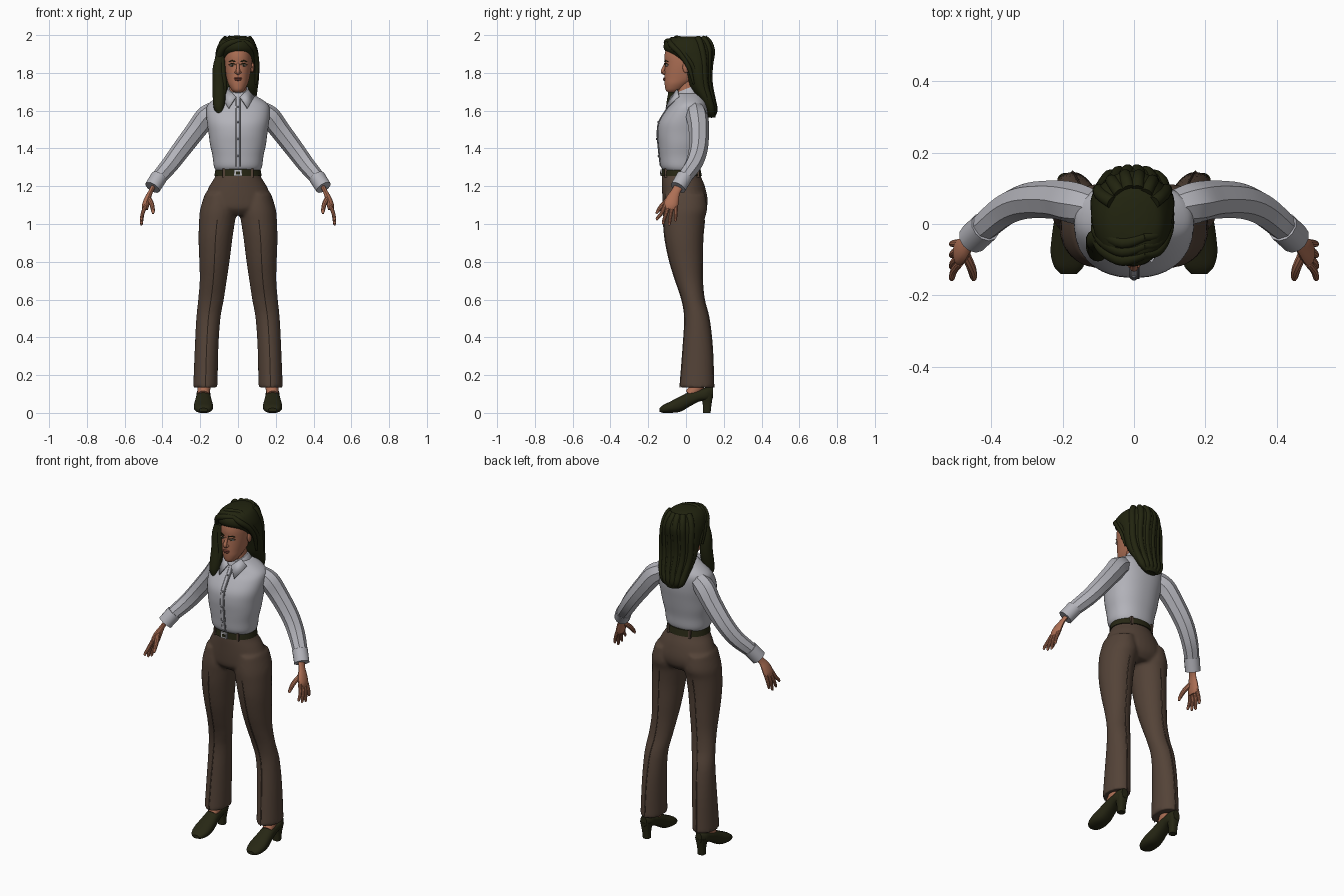
import bpy, bmesh, math
from mathutils import Vector, Matrix

if "Cube" in bpy.data.objects:
    bpy.data.objects.remove(bpy.data.objects["Cube"])


def material(name, *rgb):
    m = bpy.data.materials.new(name)
    m.use_nodes = True
    m.diffuse_color = (*rgb, 1)
    m.node_tree.nodes["Principled BSDF"].inputs["Base Color"].default_value = (*rgb, 1)
    return m


SKIN = material("warm skin", .42, .16, .09)
LIPS = material("lip brown", .27, .075, .05)
HAIR = material("dark olive hair", .016, .018, .005)
SHIRT = material("pale grey shirt", .45, .45, .49)
SEAM = material("grey buttons", .2, .2, .22)
TROUSER = material("brown cloth", .088, .056, .039)
LEATHER = material("dark leather", .02, .02, .007)
METAL = material("buckle metal", .5, .5, .52)
WHITE = material("eye white", .5, .44, .4)


def finish(name, bm, mat, mirror=False):
    bmesh.ops.recalc_face_normals(bm, faces=bm.faces)
    mesh = bpy.data.meshes.new(name)
    bm.to_mesh(mesh)
    bm.free()
    mesh.materials.append(mat)
    ob = bpy.data.objects.new(name, mesh)
    bpy.context.collection.objects.link(ob)
    bpy.ops.object.select_all(action='DESELECT')
    ob.select_set(True)
    bpy.context.view_layer.objects.active = ob
    bpy.ops.object.shade_smooth_by_angle(angle=math.radians(35))
    if mirror:
        ob.modifiers.new("other_side", 'MIRROR').use_mirror_merge = False
    return ob


def densify(rows, k=4):
    """Catmull-Rom interpolation of rows of numbers."""
    out = []
    for i in range(len(rows) - 1):
        a, b, c, d = rows[max(i - 1, 0)], rows[i], rows[i + 1], rows[min(i + 2, len(rows) - 1)]
        for j in range(k):
            t = j / k
            out.append([q + .5 * t * (r - p + t * (2 * p - 5 * q + 4 * r - s + t * (3 * (q - r) + s - p)))
                        for p, q, r, s in zip(a, b, c, d)])
    return out + [list(rows[-1])]


def skin_rings(bm, rings):
    loops = [[bm.verts.new(p) for p in ring] for ring in rings]
    n = len(loops[0])
    for lo, hi in zip(loops, loops[1:]):
        for i in range(n):
            bm.faces.new((lo[i], lo[(i + 1) % n], hi[(i + 1) % n], hi[i]))
    bm.faces.new(loops[0])
    bm.faces.new(loops[-1])


def loft(name, parts, mat, n=32, power=2, along_y=False, mirror=False, k=4):
    """Stacks of oval rings, each row: position, low and high of both axes."""
    bm = bmesh.new()
    for rows in parts:
        rings = []
        for t, a0, a1, b0, b1 in densify(rows, k):
            ring = []
            for i in range(n):
                ang = 2 * math.pi * (i + .5) / n
                c, s = math.cos(ang), math.sin(ang)
                a = (a0 + a1) / 2 + (a1 - a0) / 2 * math.copysign(abs(c) ** (2 / power), c)
                b = (b0 + b1) / 2 + (b1 - b0) / 2 * math.copysign(abs(s) ** (2 / power), s)
                ring.append((a, t, b) if along_y else (a, b, t))
            rings.append(ring)
        skin_rings(bm, rings)
    return finish(name, bm, mat, mirror)


def tube(name, rows, mat, n=14, squash=1, mirror=False, k=4):
    """Round limb along a path, each row: x, y, z, radius."""
    rows = densify(rows, k)
    pts = [Vector(r[:3]) for r in rows]
    rings = []
    for i, p in enumerate(pts):
        t = (pts[min(i + 1, len(pts) - 1)] - pts[max(i - 1, 0)]).normalized()
        u = (Vector((0, 1, 0)) - t * t.y).normalized()
        v = t.cross(u) * squash
        angles = [2 * math.pi * j / n for j in range(n)]
        rings.append([p + rows[i][3] * (u * math.cos(a) + v * math.sin(a)) for a in angles])
    bm = bmesh.new()
    skin_rings(bm, rings)
    return finish(name, bm, mat, mirror)


def solid(name, loc, size, mat, box=False, mirror=False):
    bm = bmesh.new()
    m = Matrix.Translation(loc) @ Matrix.Diagonal((*size, 1))
    if box:
        bmesh.ops.create_cube(bm, size=2, matrix=m)
    else:
        bmesh.ops.create_uvsphere(bm, u_segments=20, v_segments=12, radius=1, matrix=m)
    return finish(name, bm, mat, mirror)


def even(rows):
    return [(z, -w, w, y0, y1) for z, w, y0, y1 in rows]


# Trousers: hips and two legs fused into one skin
hips = even([(1.29, .113, -.121, .067), (1.25, .122, -.127, .08), (1.2, .152, -.127, .1),
             (1.13, .182, -.125, .115), (1.08, .185, -.118, .108), (1.045, .13, -.085, .08)])
leg = [(1.16, .03, .175, -.11, .1), (1.08, .008, .2, -.121, .112), (1.02, .015, .206, -.12, .098),
       (.92, .03, .209, -.111, .089), (.8, .045, .205, -.086, .087), (.7, .06, .203, -.055, .087),
       (.6, .075, .211, -.022, .097), (.5, .093, .221, -.007, .122), (.34, .104, .229, -.016, .14),
       (.135, .108, .237, -.032, .147)]
other_leg = [(z, -x1, -x0, y0, y1) for z, x0, x1, y0, y1 in leg]
trousers = loft("trousers", [hips, leg, other_leg], TROUSER)
mod = trousers.modifiers.new("fuse", 'REMESH')
mod.mode, mod.voxel_size, mod.use_smooth_shade = 'VOXEL', .009, True
mod = trousers.modifiers.new("soften", 'SMOOTH')
mod.factor, mod.iterations = .5, 4
for side, col in (("front", 3), ("back", 4)):
    crease = [((r[1] + r[2]) / 2, r[col], r[0], .003) for r in leg[2:]]
    tube(side + "_creases", crease, TROUSER, n=6, mirror=True)

# Belt
loft("belt", [even([(1.253, .126, -.132, .085), (1.29, .12, -.128, .077)])], LEATHER, k=1)
solid("buckle", (0, -.131, 1.271), (.02, .005, .017), METAL, box=True)
solid("buckle_slot", (0, -.135, 1.271), (.011, .003, .008), LEATHER, box=True)
solid("front_belt_loops", (.075, -.106, 1.27), (.006, .007, .024), TROUSER, box=True, mirror=True)
solid("back_belt_loops", (.07, .062, 1.27), (.006, .009, .024), TROUSER, box=True, mirror=True)

# Shoes and insteps
shoe = [(-.14, .022, .006, .025), (-.12, .041, 0, .042), (-.08, .051, 0, .062), (-.03, .047, .006, .088),
        (.02, .04, .034, .112), (.07, .037, .06, .122), (.11, .035, .065, .136), (.142, .02, .08, .136)]
loft("shoes", [[(y, .183 - w, .183 + w, z0, z1) for y, w, z0, z1 in shoe]], LEATHER,
     power=2.4, along_y=True, mirror=True)
loft("shoe_heels", [[(0, .162, .203, .09, .13), (.05, .16, .206, .088, .136), (.1, .15, .216, .075, .144)]],
     LEATHER, n=20, power=3, mirror=True)
tube("ankles", [(.183, .02, .095, .03), (.18, .06, .14, .036), (.178, .065, .18, .036)], SKIN, mirror=True)

# Shirt body with placket and buttons
torso = even([(1.28, .116, -.115, .065), (1.305, .128, -.134, .076), (1.36, .135, -.141, .082),
              (1.42, .148, -.147, .094), (1.48, .156, -.151, .105), (1.54, .165, -.143, .115),
              (1.6, .168, -.108, .118), (1.635, .158, -.08, .114), (1.665, .118, -.065, .102),
              (1.69, .07, -.055, .085)])
loft("shirt_body", [torso], SHIRT, n=40, power=2.25)
front = [(z, -.013, .013, y0 - .005, y0 + .02) for z, x0, x1, y0, y1 in torso[1:-1]]
loft("shirt_placket", [front], SHIRT, n=8, power=4)
tube("placket_edge", [(.013, r[3] + .004, r[0], .003) for r in front], SEAM, n=6)
for r in densify(front, 2)[2:-2:3]:
    solid("shirt_button", (0, r[3], r[0]), (.006, .004, .006), SEAM)

# Sleeves with faceted folds, and cuffs
tube("sleeves", [(.11, .045, 1.605, .048), (.165, .058, 1.57, .058), (.22, .068, 1.5, .054),
                 (.3, .065, 1.395, .05), (.36, .04, 1.315, .046), (.415, -.005, 1.25, .041),
                 (.44, -.03, 1.215, .038)], SHIRT, n=8, mirror=True)
tube("cuffs", [(.417, -.008, 1.25, .044), (.453, -.042, 1.193, .043)], SHIRT, n=12, mirror=True, k=1)

# Hands
tube("palms", [(.445, -.035, 1.205, .025), (.463, -.055, 1.17, .024), (.478, -.07, 1.135, .034),
               (.489, -.08, 1.1, .038), (.492, -.082, 1.077, .03)], SKIN, squash=.5, mirror=True)
for i, (finger, tip) in enumerate((("index", 1.02), ("middle", 1), ("ring", .993), ("little", 1.015))):
    y0, y1 = -.11 + .019 * i, -.152 + .032 * i
    tube(finger + "_fingers", [(.489, y0, 1.1, .011), (.505, (y0 + y1) / 2, 1.055, .01),
                               (.511, y1, tip + .01, .008), (.51, y1, tip, .004)], SKIN, n=10, mirror=True)
tube("thumbs", [(.475, -.08, 1.14, .014), (.457, -.12, 1.105, .013), (.45, -.148, 1.07, .01),
                (.45, -.156, 1.055, .005)], SKIN, n=10, mirror=True)

# Neck and collar
loft("neck", [even([(1.62, .055, -.05, .07), (1.7, .047, -.05, .065), (1.78, .046, -.045, .065)])], SKIN)
collar = loft("collar_stand", [even([(1.65, .078, -.07, .085), (1.695, .063, -.061, .072),
                                     (1.715, .054, -.053, .068)])], SHIRT)
for v in collar.data.vertices:
    v.co.z += .4 * v.co.y
bm = bmesh.new()
bm.faces.new([bm.verts.new(p) for p in ((.008, -.078, 1.672), (.05, -.042, 1.71),
                                        (.084, -.035, 1.672), (.048, -.103, 1.61))])
leaf = finish("collar_leaves", bm, SHIRT, mirror=True)
leaf.modifiers.new("cloth", 'SOLIDIFY').thickness = .007

# Head
loft("head", [even([(1.697, .018, -.095, -.05), (1.71, .034, -.108, -.02), (1.74, .051, -.113, .02),
                    (1.77, .06, -.114, .06), (1.81, .068, -.113, .08), (1.85, .073, -.112, .09),
                    (1.89, .074, -.114, .1), (1.93, .068, -.104, .095), (1.965, .045, -.07, .07)])],
     SKIN, n=40, power=2.1)
tube("nose", [(0, -.108, 1.85, .007), (0, -.117, 1.825, .009), (0, -.123, 1.806, .011),
              (0, -.11, 1.796, .009)], SKIN)
solid("nostrils", (.01, -.115, 1.803), (.008, .009, .007), SKIN, mirror=True)
solid("upper_lip", (0, -.113, 1.772), (.021, .008, .005), LIPS)
solid("lower_lip", (0, -.113, 1.764), (.018, .009, .006), LIPS)
solid("eyes", (.031, -.101, 1.84), (.014, .009, .006), WHITE, mirror=True)
solid("irises", (.031, -.107, 1.84), (.0055, .004, .0055), HAIR, mirror=True)
for part, z, r in (("eyebrows", 1.861, .0035), ("eyelids", 1.847, .0025)):
    tube(part, [(.014, -.112, z - .002, r), (.032, -.108, z + .003, r), (.049, -.094, z - .003, r / 2)],
         HAIR, n=8, mirror=True)
solid("ears", (.076, .0, 1.83), (.009, .018, .03), SKIN, mirror=True)

# Hair: main mass, back locks, swept fringe and one long lock over the shoulder
hair = [(1.993, -.04, .035, -.03, .07), (1.983, -.075, .07, -.08, .11), (1.96, -.1, .09, -.114, .135),
        (1.925, -.115, .104, -.116, .148), (1.895, -.12, .109, -.085, .148), (1.85, -.122, .113, -.03, .14),
        (1.78, -.12, .112, .0, .135), (1.72, -.112, .105, .02, .14), (1.66, -.098, .095, .06, .152),
        (1.6, -.078, .068, .09, .162), (1.565, -.04, .03, .115, .155)]
loft("hair", [hair], HAIR, n=40)
for f in (-.8, -.5, -.17, .17, .5, .8):
    lock = [((r[1] + r[2]) / 2 + f * (r[2] - r[1]) / 2,
             (r[3] + r[4]) / 2 + (r[4] - r[3]) / 2 * math.sqrt(1 - f * f) - .012, r[0], .018) for r in hair[1:]]
    lock[-1] = (*lock[-1][:3], .004)
    tube("back_lock", lock, HAIR)
for i in range(3):
    d = .024 * i
    tube("right_fringe", [(.03, -.085 + d, 1.968 + d / 3, .012), (-.03, -.101 + d, 1.962 + d / 3, .017),
                          (-.08, -.075 + d, 1.93 + d / 3, .019), (-.105, -.04 + d, 1.87, .016),
                          (-.11, -.02 + d, 1.8, .006)], HAIR)
    tube("left_fringe", [(.025, -.085 + d, 1.97 + d / 3, .012), (.065, -.075 + d, 1.945 + d / 3, .016),
                         (.093, -.03 + d, 1.9, .014), (.101, .015 + d, 1.83, .012),
                         (.095, .04 + d, 1.74, .005)], HAIR)
tube("shoulder_lock", [(-.09, -.045, 1.91, .02), (-.104, -.045, 1.83, .03), (-.1, -.05, 1.74, .035),
                       (-.1, -.066, 1.66, .034), (-.1, -.08, 1.61, .026), (-.085, -.088, 1.575, .006)], HAIR)
tube("inner_lock", [(-.085, -.05, 1.88, .014), (-.082, -.055, 1.8, .018), (-.075, -.06, 1.72, .017),
                    (-.082, -.085, 1.65, .005)], HAIR)
